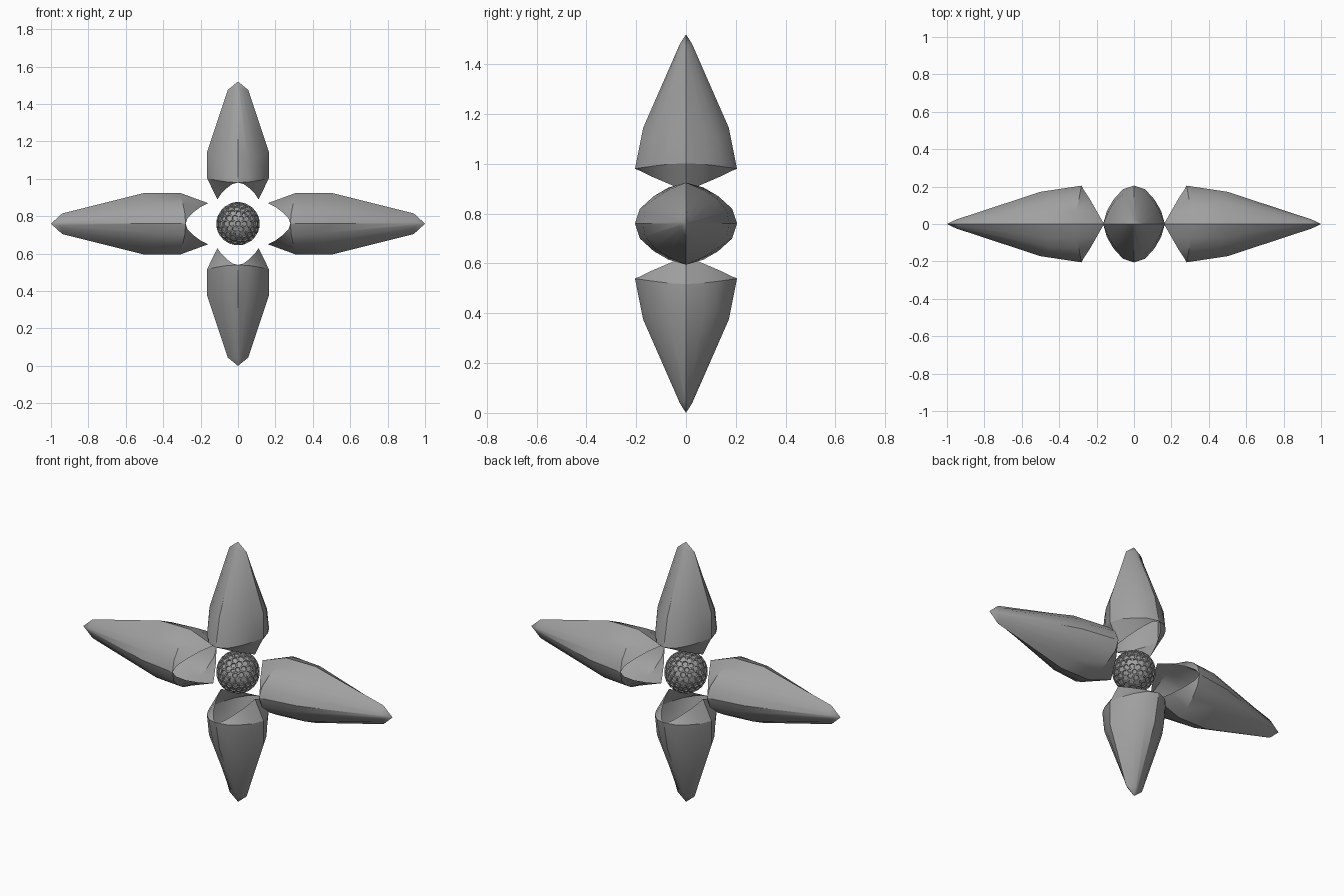
import bpy, bmesh, math
from mathutils import Vector, Matrix

cube = bpy.data.objects.get("Cube")
if cube:
    bpy.data.objects.remove(cube, do_unlink=True)

CENTRE = Vector((0, 0, 0.76))

# One grey for everything
grey = bpy.data.materials.new("mid_grey")
grey.use_nodes = True
colour = (0.35, 0.35, 0.35, 1)
grey.diffuse_color = colour
grey.node_tree.nodes["Principled BSDF"].inputs["Base Color"].default_value = colour


def finish(bm, name, angle):
    """Turn a bmesh into a shaded object."""
    bmesh.ops.recalc_face_normals(bm, faces=bm.faces)
    mesh = bpy.data.meshes.new(name)
    bm.to_mesh(mesh)
    bm.free()
    mesh.materials.append(grey)
    obj = bpy.data.objects.new(name, mesh)
    bpy.context.collection.objects.link(obj)
    bpy.ops.object.select_all(action="DESELECT")
    obj.select_set(True)
    bpy.context.view_layer.objects.active = obj
    bpy.ops.object.shade_smooth_by_angle(angle=math.radians(angle))
    return obj


# Quarter cross-sections of a petal: (distance from centre, half width, depth)
RIM = [(.16, .11, 0), (.20, .09, .07), (.24, .06, .14), (.27, .03, .185), (.28, 0, .205)]
LIP = [(.31, .165, 0), (.305, .145, .07), (.295, .11, .13), (.285, .06, .185), (.28, 0, .205)]
HIP = [(.50, .165, 0), (.48, .135, .07), (.45, .1, .125), (.45, .05, .165), (.50, 0, .172)]
NECK = [(.94, .055, 0), (.94, .04, .01), (.945, .025, .017), (.95, .01, .022), (.95, 0, .024)]


def full_ring(quarter):
    """Mirror a quarter section into a closed ring."""
    half = quarter + [(u, -w, d) for u, w, d in quarter[-2::-1]]
    return half + [(u, w, -d) for u, w, d in half[-2:0:-1]]


def petal(name, turn, stretch, start):
    """Hollow pointed petal, open at the notched inner end."""
    bm = bmesh.new()

    def place(u, w, d):
        return bm.verts.new((start + (u - RIM[0][0]) * stretch, d, w))

    rings = [[place(*p) for p in full_ring(q)] for q in (RIM, LIP, HIP, NECK)]
    tip = place(1, 0, 0)
    count = len(rings[0])
    for i in range(count):
        j = (i + 1) % count
        for a, b in zip(rings, rings[1:]):
            bm.faces.new((a[i], a[j], b[j], b[i]))
        bm.faces.new((rings[-1][i], rings[-1][j], tip))
    bmesh.ops.remove_doubles(bm, verts=bm.verts, dist=0.0005)
    spin = Matrix.Rotation(-turn * math.pi / 2, 4, "Y")
    bmesh.ops.transform(bm, matrix=Matrix.Translation(CENTRE) @ spin, verts=bm.verts)
    return finish(bm, name, 30)


# Long petals to the sides, shorter ones up and down
for turn, side in enumerate(("left", "top", "right", "bottom")):
    upright = turn % 2 == 1
    petal("petal_" + side, turn, 0.75 if upright else 1, 0.13 if upright else 0.16)


def honeycomb_ball(name, radius):
    """Ball of hexagonal cells, each sunk into a dimple."""
    base = bmesh.new()
    bmesh.ops.create_icosphere(base, subdivisions=3, radius=radius)
    bm = bmesh.new()
    corner = {f: bm.verts.new(f.calc_center_median().normalized() * radius)
              for f in base.faces}
    for v in base.verts:
        out = v.co.normalized()
        side = out.orthogonal().normalized()
        up = out.cross(side)
        ordered = sorted(v.link_faces, key=lambda f: math.atan2(
            corner[f].co.dot(up), corner[f].co.dot(side)))
        bm.faces.new([corner[f] for f in ordered])
    base.free()
    bmesh.ops.recalc_face_normals(bm, faces=bm.faces)
    # Rim of each cell, then its sloping wall
    cells = list(bm.faces)
    bmesh.ops.inset_individual(bm, faces=cells, thickness=0.004, depth=0)
    bmesh.ops.inset_individual(bm, faces=cells, thickness=0.003, depth=-0.006)
    bmesh.ops.translate(bm, verts=bm.verts, vec=CENTRE)
    return finish(bm, name, 30)


honeycomb_ball("centre_ball", 0.116)
